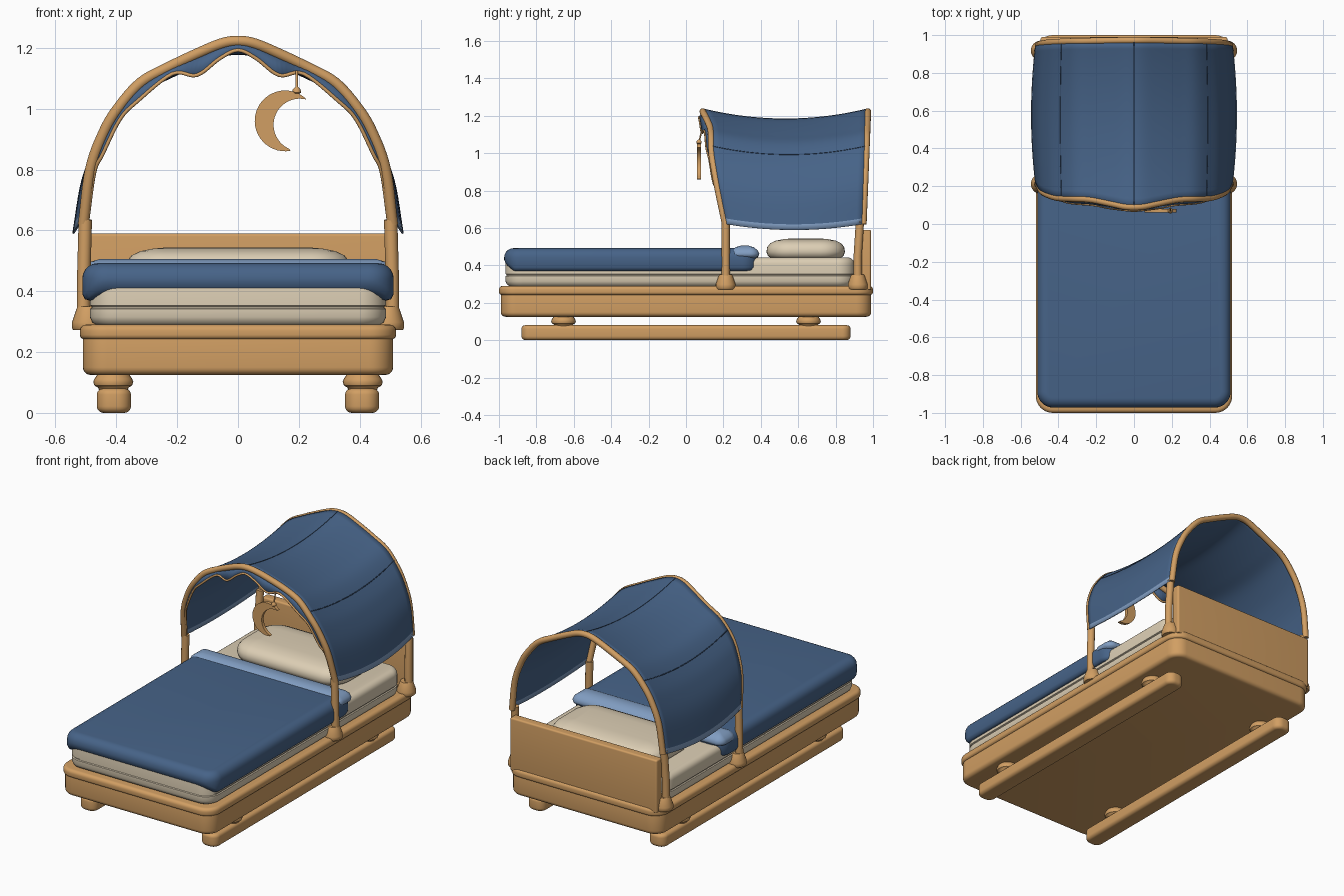
import bpy, bmesh, math
from mathutils import Vector

cube = bpy.data.objects.get("Cube")
if cube:
    bpy.data.objects.remove(cube, do_unlink=True)


def material(name, rgb):
    m = bpy.data.materials.new(name)
    m.use_nodes = True
    m.diffuse_color = (*rgb, 1)
    m.node_tree.nodes["Principled BSDF"].inputs["Base Color"].default_value = (*rgb, 1)
    return m


WOOD = material("warm wood", (0.64, 0.345, 0.125))
NAVY = material("navy fabric", (0.062, 0.125, 0.245))
PALE = material("pale blue fabric", (0.22, 0.34, 0.54))
CREAM = material("cream linen", (0.72, 0.62, 0.46))
SEAM = material("dark seam", (0.03, 0.06, 0.12))


def finish(name, bm, *mats, angle=40):
    bmesh.ops.recalc_face_normals(bm, faces=bm.faces)
    me = bpy.data.meshes.new(name)
    bm.to_mesh(me)
    bm.free()
    ob = bpy.data.objects.new(name, me)
    bpy.context.collection.objects.link(ob)
    for m in mats:
        me.materials.append(m)
    bpy.ops.object.select_all(action="DESELECT")
    ob.select_set(True)
    bpy.context.view_layer.objects.active = ob
    bpy.ops.object.shade_smooth_by_angle(angle=math.radians(angle))
    return ob


def loft(bm, rings, closed=True):
    rows = [[bm.verts.new(p) for p in r] for r in rings]
    n = len(rows[0])
    for a, b in zip(rows, rows[1:]):
        for i in range(n if closed else n - 1):
            j = (i + 1) % n
            bm.faces.new((a[i], a[j], b[j], b[i]))
    return rows


def slab(name, mat, hx, y0, y1, r, profile, cx=0, warp=None, angle=40):
    """Rounded rectangle lofted through (inset, z) rows."""
    rings = []
    for inset, z in profile:
        rr = max(r - inset, 0.01)
        ring = []
        for k, (sx, yc) in enumerate(((1, y1), (-1, y1), (-1, y0), (1, y0))):
            sy = 1 if yc == y1 else -1
            px, py = cx + sx * (hx - inset - rr), yc - sy * (inset + rr)
            for i in range(9):
                a = math.pi / 2 * (k + i / 8)
                p = Vector((px + rr * math.cos(a), py + rr * math.sin(a), z))
                ring.append(warp(p) if warp else p)
        rings.append(ring)
    bm = bmesh.new()
    rows = loft(bm, rings)
    bm.faces.new(rows[0])
    bm.faces.new(rows[-1])
    return finish(name, bm, mat, angle=angle)


def rounded(z0, z1, b0, b1, n=5):
    """Profile rows with quarter-round lower and upper edges."""
    q = [math.pi / 2 * i / n for i in range(n + 1)]
    low = [(b0 * (1 - math.sin(a)), z0 + b0 * (1 - math.cos(a))) for a in q]
    high = [(b1 * (1 - math.cos(a)), z1 - b1 * (1 - math.sin(a))) for a in q]
    return low + high


def lathe(name, mat, x, y, profile, seg=24):
    rings = [[(x + r * math.cos(2 * math.pi * i / seg), y + r * math.sin(2 * math.pi * i / seg), z)
              for i in range(seg)] for r, z in profile]
    bm = bmesh.new()
    rows = loft(bm, rings)
    bm.faces.new(rows[0])
    bm.faces.new(rows[-1])
    return finish(name, bm, mat)


def tube(name, mat, pts, radius):
    cu = bpy.data.curves.new(name, "CURVE")
    cu.dimensions = "3D"
    cu.bevel_depth, cu.bevel_resolution, cu.use_fill_caps = radius, 4, True
    sp = cu.splines.new("POLY")
    sp.points.add(len(pts) - 1)
    for p, q in zip(sp.points, pts):
        p.co = (*q, 1)
    sp.use_smooth = True
    cu.materials.append(mat)
    ob = bpy.data.objects.new(name, cu)
    bpy.context.collection.objects.link(ob)
    return ob


def smooth_path(pts, steps=6):
    """Catmull-Rom sampling through the points."""
    p = [Vector(q) for q in pts]
    p = [2 * p[0] - p[1]] + p + [2 * p[-1] - p[-2]]
    out = []
    for a, b, c, d in zip(p, p[1:], p[2:], p[3:]):
        for i in range(steps):
            t = i / steps
            out.append(0.5 * (2 * b + (c - a) * t + (2 * a - 5 * b + 4 * c - d) * t * t
                              + (3 * b - a - 3 * c + d) * t ** 3))
    return out + [p[-2]]


def mirrored(half):
    """Full arch from a half that ends on the centre line."""
    return smooth_path(half + [(-x, y, z) for x, y, z in reversed(half[:-1])])


# Bed frame, headboard, runners and feet
slab("bed_frame", WOOD, 0.51, -0.99, 0.99, 0.08, rounded(0.125, 0.247, 0.025, 0.008))
slab("frame_rim", WOOD, 0.52, -1.0, 1.0, 0.09, rounded(0.242, 0.29, 0.015, 0.02))
slab("headboard", WOOD, 0.495, 0.935, 0.99, 0.012, rounded(0.27, 0.59, 0.005, 0.01))
for side, sx in (("left", 1), ("right", -1)):
    slab(side + "_runner", WOOD, 0.056, -0.88, 0.88, 0.045, rounded(0, 0.08, 0.022, 0.02), cx=sx * 0.408)
    for end, y in (("front", -0.655), ("rear", 0.655)):
        lathe(f"{side}_{end}_foot", WOOD, sx * 0.41, y,
              [(0.045, 0.07), (0.05, 0.083), (0.062, 0.09), (0.066, 0.102), (0.062, 0.112), (0.05, 0.13)])

# Mattress with a piping band, blanket, folded edge and pillow
slab("mattress", CREAM, 0.487, -0.965, 0.9, 0.09,
     [(0.03, 0.285), (0.008, 0.297), (0, 0.315), (0, 0.342), (0.006, 0.345), (0.006, 0.35),
      (0, 0.353)] + rounded(0.36, 0.442, 0, 0.035)[6:])


def drape(p):
    if p.z < 0.435:
        reach = min(1, max(0, (p.y + 0.97) / 0.05))
        p.z -= 0.04 * reach
    return p


slab("blanket", NAVY, 0.512, -0.972, 0.385, 0.085,
     [(0.05, 0.42), (0.022, 0.41), (0.008, 0.414), (0, 0.43)] + rounded(0.4, 0.492, 0, 0.05)[6:],
     warp=drape, angle=60)
slab("blanket_fold", PALE, 0.514, 0.235, 0.392, 0.05,
     [(0.025, 0.438), (0.004, 0.448), (0, 0.462), (0.008, 0.48), (0.03, 0.497), (0.06, 0.506)], angle=70)
slab("pillow", CREAM, 0.37, 0.43, 0.85, 0.13,
     [(0.03, 0.436), (0.008, 0.45), (0, 0.472), (0.004, 0.497), (0.02, 0.518), (0.05, 0.532),
      (0.09, 0.54), (0.125, 0.543)], angle=60)

# Posts and sockets
for side, sx in (("left", 1), ("right", -1)):
    for end, y, lean in (("front", 0.212, 0), ("rear", 0.918, 0.012)):
        lathe(f"{side}_{end}_socket", WOOD, sx * 0.493, y,
              [(0.048, 0.272), (0.053, 0.278), (0.053, 0.298), (0.038, 0.342), (0.034, 0.35)])
        tube(f"{side}_{end}_post", WOOD,
             [(sx * 0.508, y, 0.32), (sx * 0.507, y, 0.45), (sx * 0.502, y + lean, 0.635)], 0.022)

# Canopy arches
half = [(0.508, 0.21, 0.62), (0.485, 0.172, 0.8), (0.442, 0.15, 0.92), (0.395, 0.138, 1.0),
        (0.32, 0.135, 1.085), (0.23, 0.13, 1.135), (0.12, 0.108, 1.187), (0.05, 0.093, 1.215),
        (0, 0.09, 1.222)]
front = mirrored(half)
rear = mirrored([(x, 0.948 + 0.04 * (z - 0.62), z) for x, y, z in half])
tube("front_arch", WOOD, front, 0.018)
tube("rear_arch", WOOD, rear, 0.018)


# Sagging canopy cloth with a pale hem along both lower edges
def cloth(i, s, lift=0.012):
    p = front[i].lerp(rear[i], s)
    out = Vector((p.x, 0, p.z - 0.7)).normalized() if p.z > 0.8 else Vector((math.copysign(1, p.x), 0, 0.1))
    sag = 4 * s * (1 - s)
    high = (p.z - 0.62) / 0.6
    p = p + out * lift
    p.x += math.copysign(0.022 * sag * (1 - high), p.x) if abs(p.x) > 0.01 else 0
    p.z -= sag * (0.032 + 0.022 * high)
    return p


last = len(front) - 1
span = [k / 20 for k in range(21)]
bm = bmesh.new()
loft(bm, [[cloth(i, s) for s in span] for i in range(last + 1)], closed=False)
bm.faces.ensure_lookup_table()
for n, f in enumerate(bm.faces):
    f.material_index = 1 if n // 20 in (0, last - 1) else 0
canopy = finish("canopy", bm, NAVY, PALE, angle=60)
mod = canopy.modifiers.new("thickness", "SOLIDIFY")
mod.thickness, mod.offset = 0.006, 0

# Canopy seams
mid = last // 2
quarter = min(range(mid), key=lambda i: abs(front[i].x - 0.37))
for name, i in (("left", quarter), ("middle", mid), ("right", last - quarter)):
    tube(name + "_seam", SEAM, [cloth(i, s, 0.0145) for s in span], 0.0025)

# Scalloped valance with wooden edging, under the front arch
edge = [(0.495, 0.205, 0.63), (0.472, 0.168, 0.79), (0.445, 0.145, 0.85), (0.388, 0.125, 0.965),
        (0.33, 0.11, 1.025), (0.215, 0.1, 1.115), (0.135, 0.085, 1.11), (0.06, 0.075, 1.165),
        (0, 0.07, 1.192)]
scallop = mirrored(edge)
bm = bmesh.new()
loft(bm, [front, scallop], closed=False)
valance = finish("valance", bm, NAVY, angle=60)
mod = valance.modifiers.new("thickness", "SOLIDIFY")
mod.thickness, mod.offset = 0.005, 0
tube("valance_edging", WOOD, scallop, 0.006)

# Hanging crescent moon: outer arc followed by the inner arc back
def arc(cx, cz, r, a0, a1, n=28):
    return [(cx + r * math.cos(math.radians(a0 + (a1 - a0) * i / n)),
             cz + r * math.sin(math.radians(a0 + (a1 - a0) * i / n))) for i in range(n + 1)]


outline = arc(0.155, 0.96, 0.1, 48, 280) + arc(0.203, 0.947, 0.086, 247, 76)
bm = bmesh.new()
face = bm.faces.new([bm.verts.new((x, 0.06, z)) for x, z in outline])
ext = bmesh.ops.extrude_face_region(bm, geom=[face])
bmesh.ops.translate(bm, vec=(0, 0.02, 0), verts=[v for v in ext["geom"] if isinstance(v, bmesh.types.BMVert)])
finish("moon", bm, WOOD)
lathe("moon_bead", WOOD, 0.193, 0.07, [(0.004, 1.045), (0.014, 1.053), (0.013, 1.063), (0.004, 1.073)], 16)
tube("moon_string", WOOD, [(0.193, 0.07, 1.06), (0.193, 0.085, 1.125)], 0.004)
